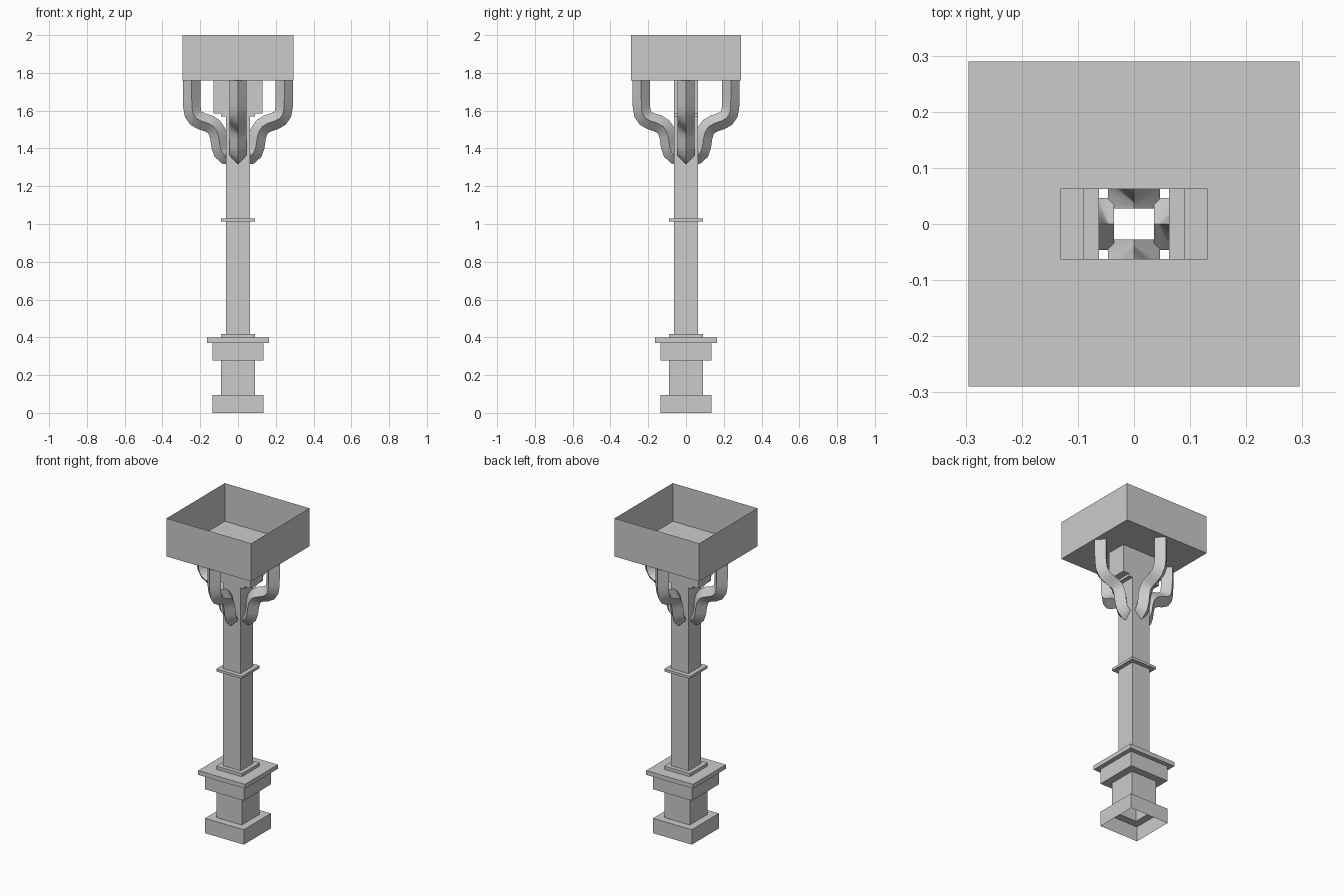
import bpy, bmesh
from mathutils import Vector

if "Cube" in bpy.data.objects:
    bpy.data.objects.remove(bpy.data.objects["Cube"])


def finish(name, bm, smooth=False):
    bmesh.ops.recalc_face_normals(bm, faces=bm.faces)
    me = bpy.data.meshes.new(name)
    bm.to_mesh(me)
    bm.free()
    ob = bpy.data.objects.new(name, me)
    bpy.context.collection.objects.link(ob)
    if smooth:
        bpy.context.view_layer.objects.active = ob
        ob.select_set(True)
        bpy.ops.object.shade_smooth_by_angle(angle=0.7)
        ob.select_set(False)
    return ob


def skin(bm, rings):
    # join successive four-point rings into an open tube
    loops = [[bm.verts.new(p) for p in r] for r in rings]
    for a, b in zip(loops, loops[1:]):
        for i in range(4):
            j = (i + 1) % 4
            vs = (a[i], a[j], b[j], b[i])
            # skip steps where the profile does not move
            if (a[i].co - b[i].co).length > 1e-6:
                bm.faces.new(vs)


def square_shell(name, profile):
    # profile of (half x, half y, z), swept around a rectangle
    bm = bmesh.new()
    skin(bm, [[(-x, -y, z), (x, -y, z), (x, y, z), (-x, y, z)] for x, y, z in profile])
    return finish(name, bm)


P = 0.0625  # half width of the shaft

# stepped hollow pedestal
square_shell("pedestal", [(h, h, z) for h, z in [
    (0.135, 0), (0.135, 0.094), (0.089, 0.094), (0.089, 0.277), (0.135, 0.277),
    (0.135, 0.371), (0.163, 0.371), (0.163, 0.398), (0.089, 0.398),
    (0.089, 0.418), (P, 0.418)]])

# shaft with its collar
square_shell("shaft", [(h, h, z) for h, z in [
    (P, 0.418), (P, 1.014), (0.089, 1.014), (0.089, 1.03), (P, 1.03), (P, 1.57)]])

# capital, widening along x only
bm = bmesh.new()
outline = [(P, 1.57), (0.089, 1.57), (0.089, 1.586), (0.131, 1.586), (0.131, 1.76)]
for side in (-1, 1):
    a = [bm.verts.new((side * x, -P, z)) for x, z in outline]
    b = [bm.verts.new((side * x, P, z)) for x, z in outline]
    for i in range(len(outline) - 1):
        bm.faces.new((a[i], a[i + 1], b[i + 1], b[i]))
for y in (-P, P):
    bm.faces.new([bm.verts.new((x, y, z)) for x, z in outline]
                 + [bm.verts.new((-x, y, z)) for x, z in reversed(outline)])
bmesh.ops.remove_doubles(bm, verts=bm.verts, dist=1e-5)
finish("capital", bm)

# open tray: floor with the central opening, then thin walls
square_shell("tray", [(0.131, P, 1.76), (0.295, 0.29, 1.76), (0.295, 0.29, 2.0)])

# centre line of a bracket arm: (distance from the axis, height)
path = [(0.036, 1.357), (0.066, 1.362), (0.085, 1.38), (0.095, 1.41), (0.101, 1.455),
        (0.111, 1.49), (0.128, 1.515), (0.155, 1.532), (0.195, 1.545), (0.222, 1.56),
        (0.238, 1.583), (0.244, 1.62), (0.245, 1.66), (0.245, 1.76)]


def arm(name, out, shift):
    # diamond section swept along the path
    out, up = Vector(out), Vector((0, 0, 1))
    across = out.cross(up) * 0.046
    pts = [out * (r - shift) + up * z for r, z in path]
    rings = []
    for i, p in enumerate(pts):
        t = (pts[min(i + 1, len(pts) - 1)] - pts[max(i - 1, 0)]).normalized()
        if i == 0:
            t = out
        if i == len(pts) - 1:
            t = up
        n = (up * t.dot(out) - out * t.dot(up)) * 0.046
        rings.append([p + n, p + across, p - n, p - across])
    bm = bmesh.new()
    skin(bm, rings)
    finish(name, bm, True)


arm("right_arm", (1, 0, 0), 0)
arm("left_arm", (-1, 0, 0), 0)
arm("front_arm", (0, -1, 0), 0.008)
arm("back_arm", (0, 1, 0), 0.008)
